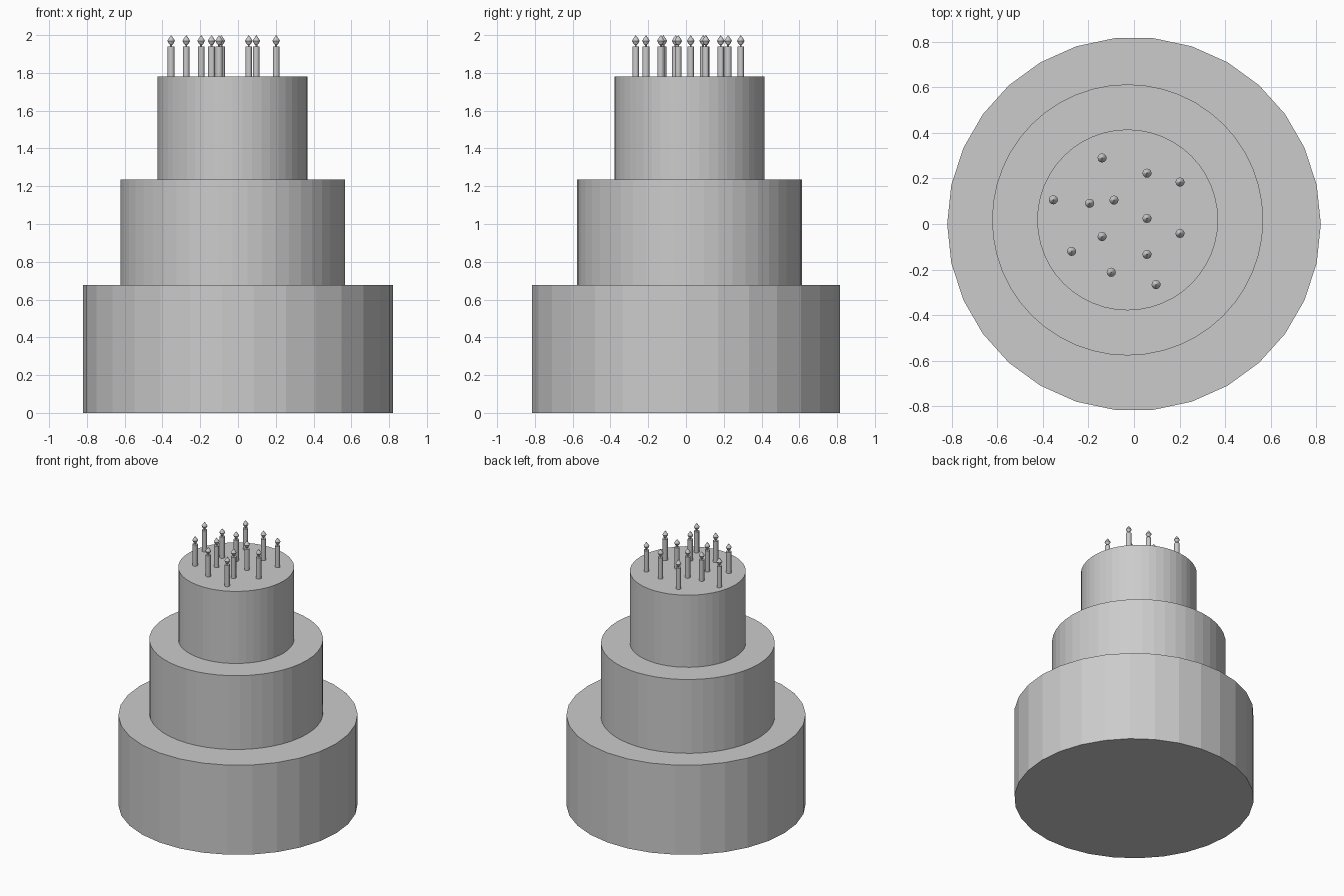
import bpy, bmesh, math

if "Cube" in bpy.data.objects:
    bpy.data.objects.remove(bpy.data.objects["Cube"])


def revolve(name, profile, sides, location):
    """Solid of revolution around z from (radius, height) points."""
    bm = bmesh.new()
    rings = []
    for r, z in profile:
        if r == 0:
            rings.append([bm.verts.new((0, 0, z))] * sides)
        else:
            rings.append([bm.verts.new((r * math.cos(2 * math.pi * i / sides),
                                        r * math.sin(2 * math.pi * i / sides), z))
                          for i in range(sides)])
    for low, high in zip(rings, rings[1:]):
        for i in range(sides):
            j = (i + 1) % sides
            corners = list(dict.fromkeys((low[i], low[j], high[j], high[i])))
            bm.faces.new(corners)
    # flat caps on open ends
    if profile[0][0] > 0:
        bm.faces.new(rings[0][::-1])
    if profile[-1][0] > 0:
        bm.faces.new(rings[-1])
    mesh = bpy.data.meshes.new(name)
    bm.to_mesh(mesh)
    bm.free()
    obj = bpy.data.objects.new(name, mesh)
    obj.location = location
    bpy.context.collection.objects.link(obj)
    return obj


# Cake tiers: the upper two sit slightly off centre
TOP = 1.78
revolve("bottom_tier", [(0.82, 0), (0.82, 0.677)], 30, (0, 0, 0))
revolve("middle_tier", [(0.595, 0.677), (0.595, 1.235)], 48, (-0.028, 0.018, 0))
revolve("top_tier", [(0.397, 1.235), (0.397, TOP)], 48, (-0.028, 0.018, 0))

# Candles: body, wick and pointed flame
CANDLES = [(-0.14, 0.29), (0.057, 0.223), (0.202, 0.184), (-0.354, 0.106),
           (-0.195, 0.091), (-0.088, 0.105), (0.057, 0.025), (-0.14, -0.055),
           (0.202, -0.041), (-0.274, -0.12), (0.057, -0.133), (-0.1, -0.212),
           (0.097, -0.266)]
BODY = [(0.018, 0), (0.018, 0.16)]
WICK = [(0.005, 0.16), (0.005, 0.175)]
FLAME = [(0, 0.163), (0.012, 0.174), (0.02, 0.19), (0.012, 0.203), (0, 0.22)]
for n, (x, y) in enumerate(CANDLES, 1):
    for part, profile, sides in (("candle", BODY, 16), ("wick", WICK, 8),
                                 ("flame", FLAME, 12)):
        revolve(f"{part}_{n}", profile, sides, (x, y, TOP))
